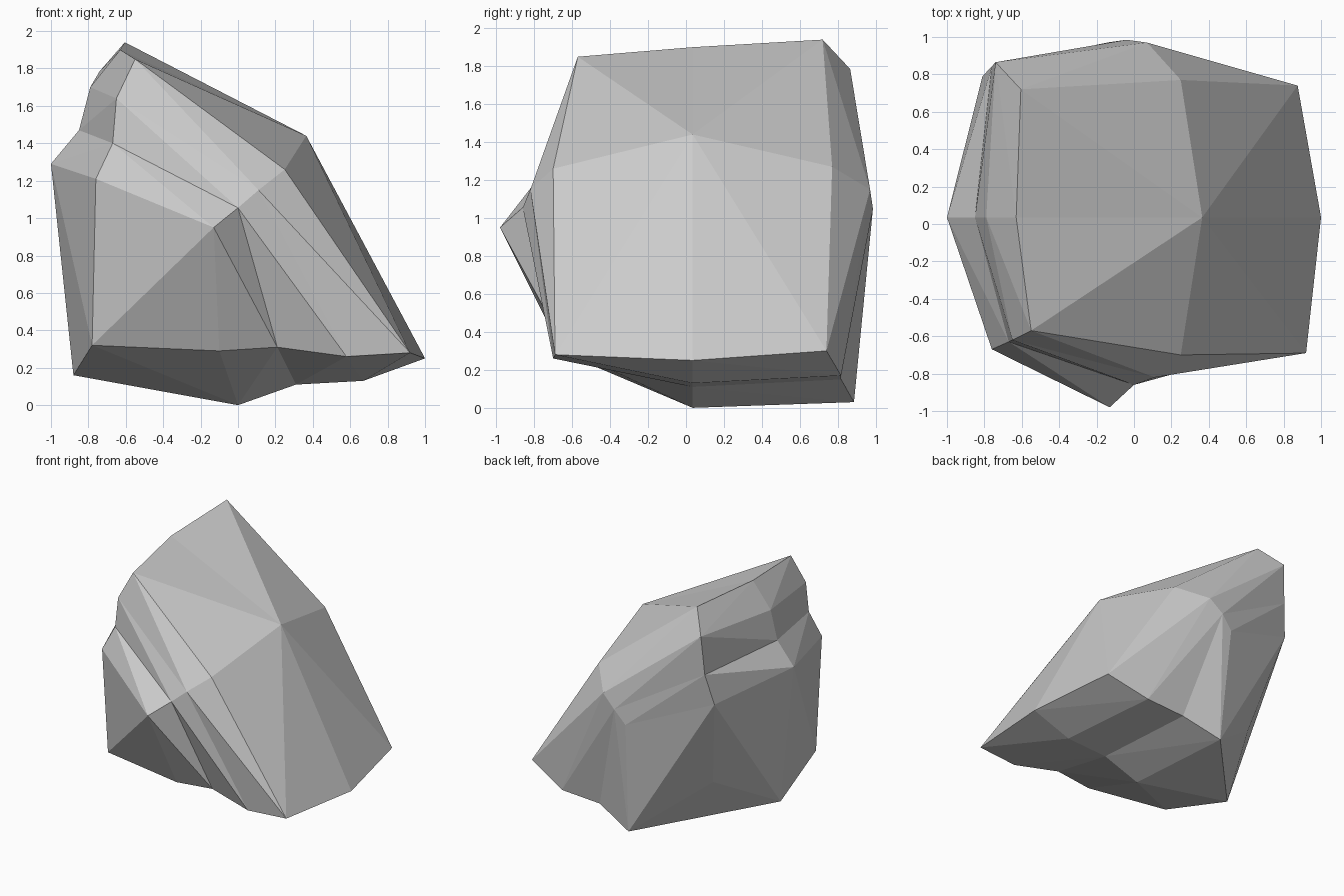
import bpy, bmesh

if "Cube" in bpy.data.objects:
    bpy.data.objects.remove(bpy.data.objects["Cube"])

# Three ring sections through the boulder, ordered around from the left ledge
# over the peak, down the right slope and back along the underside: (x, y, z)
front = [(-.76, -.67, 1.21), (-.67, -.63, 1.40), (-.65, -.62, 1.64), (-.55, -.57, 1.85),
         (.25, -.70, 1.26), (.92, -.69, .28), (.58, -.70, .26), (.21, -.63, .31),
         (-.10, -.65, .29), (-.78, -.565, .32)]
middle = [(x, .035, z) for x, z in
          [(-1, 1.29), (-.85, 1.47), (-.79, 1.70), (-.63, 1.90), (.365, 1.44),
           (1, .25), (.67, .13), (.31, .11), (0, 0), (-.88, .16)]]
back = [(-.81, .79, 1.22), (-.76, .843, 1.47), (-.74, .865, 1.785), (-.605, .72, 1.94),
        (.25, .77, 1.27), (.875, .74, .30), (.55, .817, .17), (.207, .817, .15),
        (-.10, .885, .03), (-.64, .565, .457)]
# Ridge points that bulge out of each end
front_ridge = [(-.13, -.98, .95), (0, -.86, 1.055), (.11, -.82, 1.15)]
back_ridge = [(-.133, .972, .942), (-.04, .985, 1.05), (.07, .97, 1.15)]

bm = bmesh.new()
rings = [[bm.verts.new(p) for p in ring] for ring in (front, middle, back)]

# Faceted shell between neighbouring sections
for a, b in zip(rings, rings[1:]):
    for i in range(len(a)):
        j = (i + 1) % len(a)
        bm.faces.new((a[i], a[j], b[j], b[i]))

# End caps folded along their ridges
for r, ridge in ((rings[0], front_ridge), (rings[2], back_ridge)):
    c = [bm.verts.new(p) for p in ridge]
    for face in ((r[0], r[1], c[1], c[0]), (r[1], r[2], c[2], c[1]),
                 (r[2], r[3], r[4], c[2]), (r[4], r[5], r[6], c[2]),
                 (r[6], r[7], c[1], c[2]), (r[7], r[8], c[0], c[1]),
                 (r[8], r[9], r[0], c[0])):
        bm.faces.new(face)

bmesh.ops.recalc_face_normals(bm, faces=bm.faces)
bm.normal_update()

# Fold each quad outward along its more prominent diagonal
for f in list(bm.faces):
    v = list(f.verts)
    bulge = (v[0].co + v[2].co - v[1].co - v[3].co).dot(f.normal)
    k = 0 if bulge > 0 else 1
    bmesh.utils.face_split(f, v[k], v[k + 2])

mesh = bpy.data.meshes.new("boulder")
bm.to_mesh(mesh)
bm.free()

# Single stone colour
stone = bpy.data.materials.new("grey_stone")
stone.diffuse_color = (.6, .6, .6, 1)
stone.use_nodes = True
stone.node_tree.nodes["Principled BSDF"].inputs["Base Color"].default_value = stone.diffuse_color
mesh.materials.append(stone)
boulder = bpy.data.objects.new("boulder", mesh)
bpy.context.collection.objects.link(boulder)
